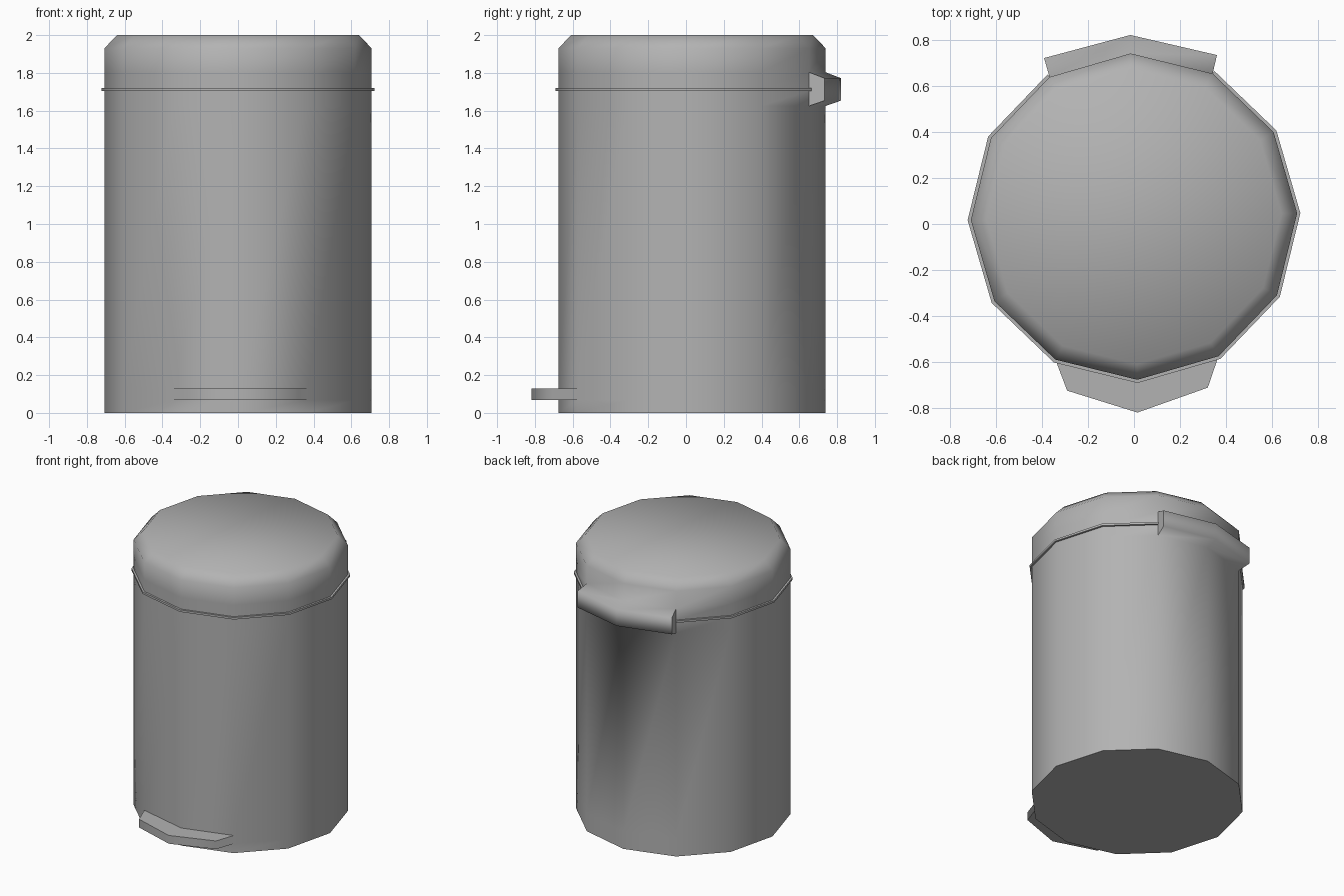
import bpy, bmesh, math
from mathutils import Vector

if "Cube" in bpy.data.objects:
    bpy.data.objects.remove(bpy.data.objects["Cube"])

SIDES = 12
CENTRE_Y = 0.032
TWIST = math.radians(1.2)
R = 0.708
RIM = 0.722
HINGE_Z = (1.625, 1.803)
PEDAL_Z = (0.068, 0.128)


def corner(i, r, z):
    a = TWIST + math.tau * i / SIDES
    return Vector((r * math.cos(a), CENTRE_Y + r * math.sin(a), z))


def turned(bm, profile, openings):
    """Spin (radius, height) points into a twelve-sided shell with openings."""
    rings = [[bm.verts.new(corner(i, r, z)) for i in range(SIDES)] for r, z in profile]
    for j in range(len(rings) - 1):
        lo, hi = rings[j], rings[j + 1]
        z0, z1 = profile[j][1], profile[j + 1][1]
        for i in range(SIDES):
            if any(i in sides and z0 >= a and z1 <= b for sides, (a, b) in openings):
                continue
            k = (i + 1) % SIDES
            bm.faces.new((lo[i], lo[k], hi[k], hi[i]))
    bm.faces.new(rings[0][::-1])
    bm.faces.new(rings[-1])


def bracket(bm, corners, outer, inner_z, outer_z):
    """Bent bar growing out of the shell at the given corners."""
    sections = []
    for i, (x, y) in zip(corners, outer):
        pts = [corner(i, R, inner_z[0]), (x, y, outer_z[0]),
               (x, y, outer_z[1]), corner(i, R, inner_z[1])]
        sections.append([bm.verts.new(p) for p in pts])
    for s, t in zip(sections, sections[1:]):
        for j in range(3):
            bm.faces.new((s[j], t[j], t[j + 1], s[j + 1]))
    bm.faces.new(sections[0])
    bm.faces.new(sections[-1][::-1])


bm = bmesh.new()

# Body, thin rim and domed lid as one shell
turned(bm, [(R, 0), (R, PEDAL_Z[0]), (R, PEDAL_Z[1]), (R, HINGE_Z[0]),
            (R, 1.705), (RIM, 1.705), (RIM, 1.72), (R, 1.72),
            (R, HINGE_Z[1]), (R, 1.93), (0.64, 2.0)],
       [((2, 3), HINGE_Z), ((8, 9), PEDAL_Z)])

# Hinge at the back, following two sides of the shell
bracket(bm, (2, 3, 4), [(0.36, 0.733), (-0.016, 0.82), (-0.39, 0.72)],
        HINGE_Z, (1.653, 1.772))

# Foot pedal at the front
bracket(bm, (8, 9, 10), [(-0.29, -0.723), (0.015, -0.818), (0.32, -0.71)],
        PEDAL_Z, PEDAL_Z)

# Weld the parts so that the shading runs across them
bmesh.ops.remove_doubles(bm, verts=bm.verts[:], dist=0.0005)
bmesh.ops.recalc_face_normals(bm, faces=bm.faces[:])
mesh = bpy.data.meshes.new("pedal_bin")
bm.to_mesh(mesh)
bm.free()
pedal_bin = bpy.data.objects.new("pedal_bin", mesh)
bpy.context.collection.objects.link(pedal_bin)
pedal_bin.select_set(True)
bpy.context.view_layer.objects.active = pedal_bin
bpy.ops.object.shade_smooth_by_angle(angle=math.radians(75))

# Dark grey finish
grey = bpy.data.materials.new("dark_grey")
grey.diffuse_color = (0.45, 0.45, 0.45, 1)
grey.use_nodes = True
grey.node_tree.nodes["Principled BSDF"].inputs["Base Color"].default_value = grey.diffuse_color
mesh.materials.append(grey)
